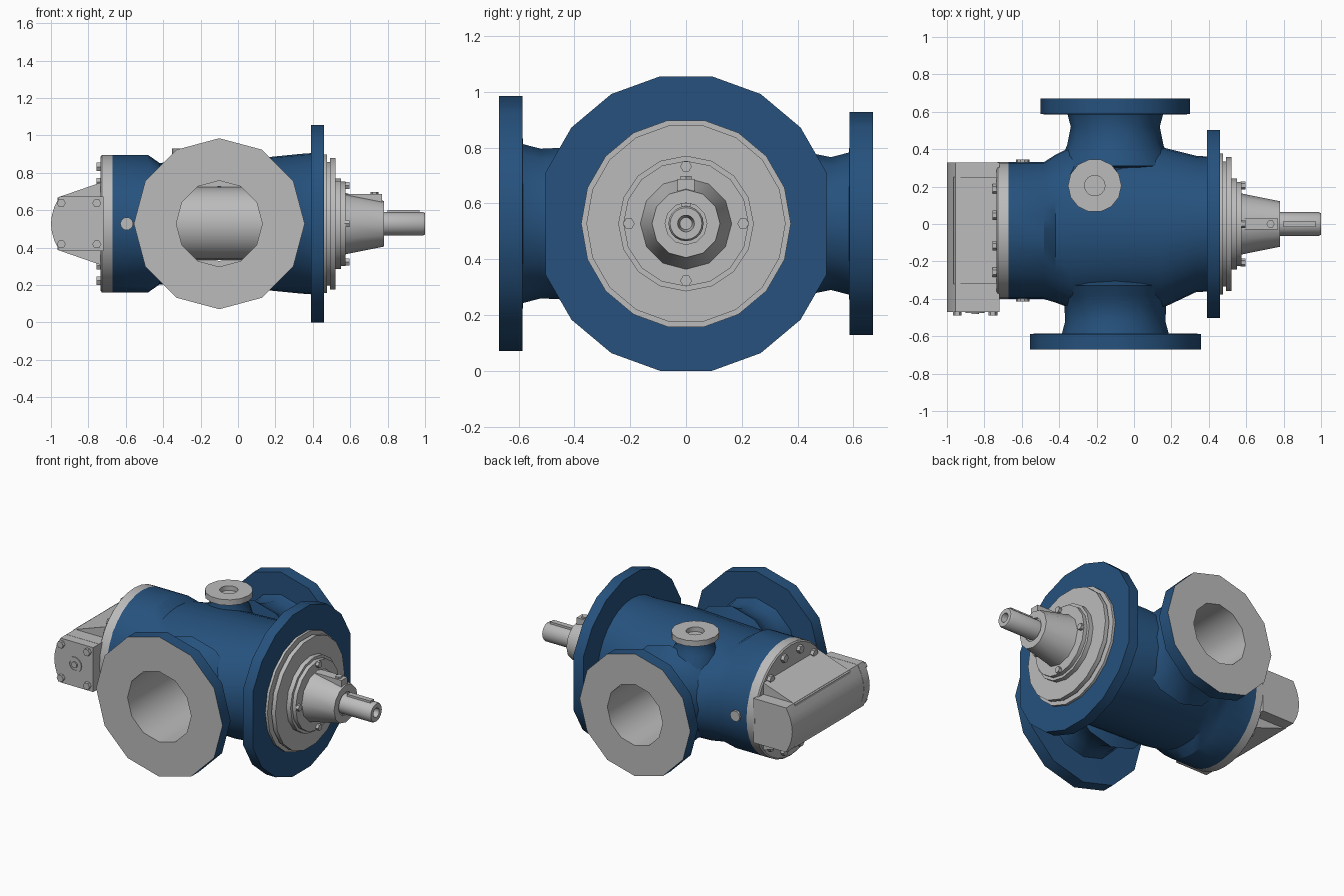
import bpy, bmesh, math
from math import cos, sin, radians, pi

if "Cube" in bpy.data.objects:
    bpy.data.objects.remove(bpy.data.objects["Cube"])

CZ = 0.528   # height of the pump axis


def material(name, col):
    m = bpy.data.materials.new(name)
    m.diffuse_color = (*col, 1)
    m.use_nodes = True
    m.node_tree.nodes["Principled BSDF"].inputs["Base Color"].default_value = m.diffuse_color
    return m


BLUE = material("blue paint", (0.019, 0.083, 0.205))
GRAY = material("bare metal gray", (0.5, 0.5, 0.5))


def place(axis, a, u, v):
    """Point at distance a along the axis, with u, v across it."""
    return {'x': (a, u, v), 'y': (u, a, v), 'z': (u, v, a)}[axis]


def finish(name, bm, mats):
    bmesh.ops.recalc_face_normals(bm, faces=bm.faces)
    me = bpy.data.meshes.new(name)
    bm.to_mesh(me)
    bm.free()
    for m in mats:
        me.materials.append(m)
    ob = bpy.data.objects.new(name, me)
    bpy.context.collection.objects.link(ob)
    return ob


def loft(name, rings, mats, seg_mats=None, closed=False):
    bm = bmesh.new()
    vs = [[bm.verts.new(p) for p in r] for r in rings]
    n, k = len(rings[0]), len(rings)
    for i in range(k if closed else k - 1):
        a, b = vs[i], vs[(i + 1) % k]
        for j in range(n):
            f = bm.faces.new((a[j], a[(j + 1) % n], b[(j + 1) % n], b[j]))
            f.material_index = seg_mats[i] if seg_mats else 0
    if not closed:
        bm.faces.new(vs[0])
        bm.faces.new(vs[-1]).material_index = seg_mats[-1] if seg_mats else 0
    return finish(name, bm, mats)


def lathe(name, axis, prof, n, cu=0, cv=CZ, mats=(GRAY,), seg_mats=None, closed=False):
    """Turn (distance, radius) pairs around an axis through cu, cv."""
    rings = [[place(axis, a, cu + r * cos(2 * pi * j / n), cv + r * sin(2 * pi * j / n))
              for j in range(n)] for a, r in prof]
    return loft(name, rings, mats, seg_mats, closed)


def prism(name, axis, pts, a0, a1, mat=GRAY):
    return loft(name, [[place(axis, a, u, v) for u, v in pts] for a in (a0, a1)], [mat])


def box(name, x, y, z, mat=GRAY):
    return prism(name, 'x', [(y[0], z[0]), (y[1], z[0]), (y[1], z[1]), (y[0], z[1])], *x, mat)


# Casing: elliptical sections (x, centre y, half width, half height)
sections = [(-.67, -.035, .367, .367), (-.48, -.035, .367, .367), (-.42, -.025, .395, .325),
            (-.34, -.02, .43, .33), (.15, -.02, .43, .355), (.33, 0, .365, .373), (.4, 0, .36, .378)]
casing = loft("casing", [[(x, cy + ry * cos(2 * pi * j / 32), CZ + rz * sin(2 * pi * j / 32))
                          for j in range(32)] for x, cy, ry, rz in sections], [BLUE])

# Port opening through the casing
cutter = lathe("port_cutter", 'y', [(-.8, .236), (.8, .236)], 12, cu=-.1, mats=(BLUE,))
cutter.hide_render = True
mod = casing.modifiers.new("port", 'BOOLEAN')
mod.operation, mod.solver, mod.object = 'DIFFERENCE', 'EXACT', cutter
dg = bpy.context.evaluated_depsgraph_get()
cut_mesh = bpy.data.meshes.new_from_object(casing.evaluated_get(dg))
casing.modifiers.clear()
casing.data = cut_mesh
bpy.data.objects.remove(cutter)

# Front and back ports: neck, flange, gray face and bore
for name, s, R, bore, neck in (
        ("front_port", -1, .457, .23, [(.33, .33), (.38, .3), (.44, .272), (.52, .268), (.585, .285)]),
        ("back_port", 1, .4, .2, [(.31, .32), (.36, .285), (.42, .258), (.52, .238), (.585, .255)])):
    prof = [(0, .24)] + [(.3, .24)] + neck + [(.587, R), (.67, R), (.67, bore), (0, bore)]
    seg = [0] * (len(prof) - 3) + [1, 1, 1]
    lathe(name, 'y', [(s * a, r) for a, r in prof], 12, cu=-.1,
          mats=(BLUE, GRAY), seg_mats=seg, closed=True)

# Rotor seen through the ports
lathe("rotor", 'x', [(-.4, .195), (.3, .195)], 24)

# Top connection with a drilled gray pad
lathe("top_connection", 'z', [(.72, .16), (.82, .13), (.85, .115), (.893, .115)], 14,
      cu=-.21, cv=.205, mats=(BLUE,))
lathe("top_pad", 'z', [(.893, .143), (.93, .143), (.93, .055), (.9, .055)], 14, cu=-.21, cv=.205)

# Mounting flange: 18 sided disc with its two sides cut flat
prism("mounting_flange", 'x',
      [(.536 * cos(radians(a)), CZ + .536 * sin(radians(a))) for a in range(20, 360, 20) if a != 180],
      .39, .46, BLUE)

# Drive end covers, bearing cone and shaft
lathe("drive_cover", 'x', [(.455, .376), (.476, .376), (.476, .335), (.492, .335),
                           (.492, .357), (.52, .357)], 18)
lathe("seal_cover", 'x', [(.515, .243), (.55, .243), (.55, .225), (.575, .225)], 16)
lathe("bearing_cone", 'x', [(.57, .165), (.6, .158), (.78, .122), (.78, .075), (.77, .075)], 12)
box("cone_pad", (.58, .77), (-.03, .03), (CZ + .1, .688))
lathe("grease_plug", 'z', [(.68, .022), (.698, .022)], 6, cu=.73, cv=0)
lathe("shaft", 'x', [(.7, .063), (.99, .063), (1, .057), (1, .03), (.94, .022)], 20)
box("shaft_key", (.8, .97), (-.017, .017), (CZ + .04, CZ + .074))
for i in range(4):
    a = i * pi / 2
    lathe(f"seal_bolt_{i}", 'x', [(.57, .021), (.595, .021)], 6, .205 * cos(a), CZ + .205 * sin(a))

# Rear cover plate with bolts
lathe("rear_cover", 'x', [(-.735, .358), (-.728, .367), (-.668, .367)], 32, cu=-.035)
for i in range(12):
    a = radians(15 + 30 * i)
    if abs(sin(a)) > .5:
        lathe(f"cover_bolt_{i}", 'x', [(-.757, .026), (-.73, .026)], 6,
              -.035 + .315 * cos(a), CZ + .315 * sin(a))

# Valve housing: barrel across the back and a tapered fairing to the cover
half = [(-.72, .145), (-.955, .145), (-.982, .09), (-.995, .045)]
outline = half + [(-1, 0)] + [(x, -z) for x, z in reversed(half)]
outline = [(x, CZ + z) for x, z in outline]
prism("valve_housing", 'y', outline, -.408, .33)
prism("valve_end_plate", 'y', [(x + (.0 if x < -.8 else .002), z) for x, z in outline], -.47, -.41)
loft("housing_fairing", [[(x, y, CZ + z) for y, z in ((y0, -h), (y1, -h), (y1, h), (y0, h))]
                         for x, y0, y1, h in ((-.72, -.32, .25, .225), (-.965, -.32, .25, .14))], [GRAY])

# End plate bolts and adjusting plug
for x in (-.945, -.755):
    for z in (-.11, .11):
        lathe("end_plate_bolt", 'y', [(-.465, .024), (-.49, .024)], 6, x, CZ + z)
lathe("adjusting_plug", 'y', [(-.465, .05), (-.476, .05), (-.476, .035), (-.472, .035),
                              (-.472, .02), (-.48, .02)], 16, -.85)

# Side drain plugs
for y0, y1 in ((.31, .345), (-.38, -.415)):
    lathe("drain_plug", 'y', [(y0, .035), (y1, .035)], 10, -.595)

# Smooth shading with sharp edges kept
bpy.ops.object.select_all(action='SELECT')
bpy.context.view_layer.objects.active = casing
bpy.ops.object.shade_smooth_by_angle(angle=radians(33))
